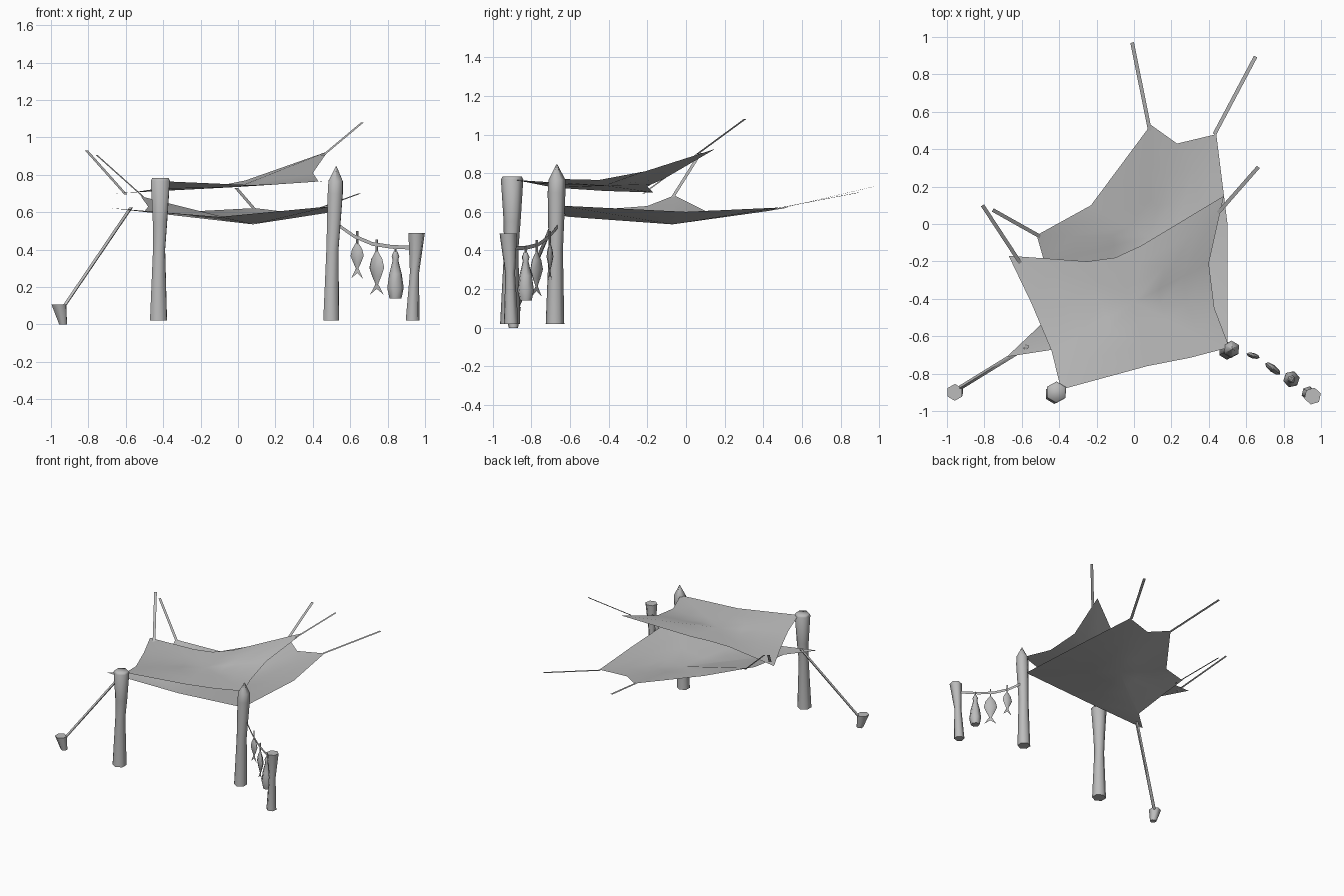
import bpy, math
from mathutils import Vector

if "Cube" in bpy.data.objects:
    bpy.data.objects.remove(bpy.data.objects["Cube"], do_unlink=True)

grey = bpy.data.materials.new("plain grey")
grey.use_nodes = True
grey.diffuse_color = (0.5, 0.5, 0.5, 1)
grey.node_tree.nodes["Principled BSDF"].inputs["Base Color"].default_value = (0.5, 0.5, 0.5, 1)


def build(name, verts, faces, angle=35):
    mesh = bpy.data.meshes.new(name)
    mesh.from_pydata([tuple(v) for v in verts], [], faces)
    mesh.materials.append(grey)
    obj = bpy.data.objects.new(name, mesh)
    bpy.context.collection.objects.link(obj)
    bpy.ops.object.select_all(action="DESELECT")
    obj.select_set(True)
    bpy.context.view_layer.objects.active = obj
    bpy.ops.object.shade_smooth_by_angle(angle=math.radians(angle))
    return obj


def loft(name, rings, sides=6, turn=0.0, flat=1.0, tail=None, angle=65):
    """Skin rings given as (x, y, z, radius); flat squashes the local depth."""
    verts, faces = [], []
    c, s = math.cos(turn), math.sin(turn)
    for x, y, z, r in rings:
        for i in range(sides):
            a = math.tau * i / sides
            u, v = r * math.cos(a), r * flat * math.sin(a)
            verts.append((x + u * c - v * s, y + u * s + v * c, z))
    for k in range(len(rings) - 1):
        for i in range(sides):
            j = (i + 1) % sides
            a, b = k * sides, (k + 1) * sides
            faces.append((a + i, a + j, b + j, b + i))
    faces.append(tuple(reversed(range(sides))))
    faces.append(tuple(range(len(verts) - sides, len(verts))))
    if tail:  # forked fin in the same plane as the body
        x, y = rings[0][:2]
        n = len(verts)
        verts += [(x + u * c, y + u * s, z) for u, z in tail]
        faces += [(n, n + 1, n + 2), (n, n + 2, n + 3)]
    return build(name, verts, faces, angle)


def ribbon(name, points, width=0.02, upright=False):
    """Flat strip along a path, lying level or standing upright."""
    pts = [Vector(p) for p in points]
    d = pts[-1] - pts[0]
    side = Vector((0, 0, 1)) if upright else Vector((d.y, -d.x, 0)).normalized()
    verts = [p + side * w for p in pts for w in (-width / 2, width / 2)]
    faces = [(2 * i, 2 * i + 1, 2 * i + 3, 2 * i + 2) for i in range(len(pts) - 1)]
    return build(name, verts, faces)


def sail(name, centre, outline, steps=3):
    """Sagging cloth: rings of the outline shrinking towards a low centre."""
    mid, n = Vector(centre), len(outline)
    verts = [mid]
    for k in range(1, steps + 1):
        verts += [mid.lerp(Vector(p), k / steps) for p in outline]
    faces = []
    for i in range(n):
        j = (i + 1) % n
        faces.append((0, 1 + i, 1 + j))
        for k in range(steps - 1):
            a, b = 1 + k * n, 1 + (k + 1) * n
            faces.append((a + i, b + i, b + j, a + j))
    return build(name, verts, faces, 60)


# Cloth sails, outlines run counter-clockwise
sail("upper_sail", (0.0, -0.42, 0.735), [
    (-0.39, -0.885, 0.765), (0.07, -0.76, 0.745), (0.3, -0.715, 0.755),
    (0.51, -0.66, 0.77), (0.43, -0.45, 0.765), (0.40, -0.21, 0.81),
    (0.48, 0.15, 0.925), (0.04, -0.115, 0.77), (-0.1, -0.18, 0.742),
    (-0.25, -0.20, 0.73), (-0.67, -0.17, 0.70), (-0.55, -0.42, 0.708),
    (-0.44, -0.68, 0.725)])
sail("lower_sail", (0.08, -0.07, 0.535), [
    (-0.68, -0.71, 0.622), (-0.1, -0.62, 0.575), (0.50, -0.65, 0.632),
    (0.50, 0.0, 0.60), (0.44, 0.48, 0.622), (0.23, 0.43, 0.605),
    (0.09, 0.53, 0.622), (-0.23, 0.10, 0.605), (-0.52, -0.06, 0.685),
    (-0.48, -0.20, 0.63), (-0.50, -0.54, 0.605)])

# Wooden posts
loft("front_right_post", [
    (-0.425, -0.91, 0.02, 0.052), (-0.422, -0.905, 0.4, 0.037),
    (-0.417, -0.90, 0.55, 0.044), (-0.415, -0.90, 0.768, 0.058),
    (-0.415, -0.90, 0.782, 0.05)], turn=0.5)
loft("front_left_post", [
    (0.498, -0.678, 0.02, 0.048), (0.505, -0.674, 0.4, 0.037),
    (0.52, -0.67, 0.70, 0.046), (0.522, -0.668, 0.765, 0.044),
    (0.525, -0.668, 0.845, 0.003)], turn=0.5)
loft("short_post", [
    (0.933, -0.905, 0.02, 0.038), (0.944, -0.91, 0.28, 0.026),
    (0.955, -0.92, 0.488, 0.046)], turn=0.3)

# Ground stake and its guy rope
loft("ground_stake", [(-0.935, -0.893, 0.0, 0.024), (-0.958, -0.90, 0.107, 0.045)], turn=0.5)
loft("stake_rope", [(-0.945, -0.885, 0.075, 0.012), (-0.572, -0.655, 0.625, 0.012)],
     sides=4, turn=0.55)

# Guy ropes at the sail corners
for name, a, b in [
    ("upper_right_rope", (-0.60, -0.22, 0.695), (-0.81, 0.10, 0.93)),
    ("upper_left_rope", (0.45, 0.06, 0.90), (0.665, 0.305, 1.08)),
    ("lower_right_rope", (-0.47, -0.085, 0.65), (-0.755, 0.075, 0.905)),
    ("back_middle_rope", (0.085, 0.50, 0.62), (-0.01, 0.97, 0.73)),
    ("back_left_rope", (0.43, 0.48, 0.62), (0.65, 0.895, 0.70)),
]:
    ribbon(name, [a, b])

# Drying line between the posts
ribbon("drying_line", [
    (0.53, -0.655, 0.535), (0.62, -0.707, 0.472), (0.72, -0.765, 0.43),
    (0.82, -0.822, 0.415), (0.94, -0.895, 0.41)], upright=True)

# Hanging fish: body widths from tail root up to the mouth
body = [(0.0, 0.12), (0.25, 0.6), (0.5, 1.0), (0.75, 0.75), (1.0, 0.12)]
for name, x, y, low, high, half, turn in [
    ("small_fish", 0.637, -0.704, 0.295, 0.44, 0.037, -0.3),
    ("large_fish", 0.742, -0.773, 0.21, 0.395, 0.05, -0.65),
]:
    rings = [(x, y, low + t * (high - low), half * w) for t, w in body]
    fin = [(0, low + 0.02), (-half * 0.9, low - 0.05), (0, low - 0.02), (half * 0.9, low - 0.05)]
    loft(name, rings, sides=8, turn=turn, flat=0.4, tail=fin, angle=50)
    loft(name + "_string", [(x, y, high - 0.01, 0.006), (x, y, high + 0.06, 0.006)], sides=4)

# Hanging gourd
loft("gourd", [(0.842, -0.83, z, r) for z, r in [
    (0.14, 0.033), (0.195, 0.045), (0.27, 0.034), (0.345, 0.015),
    (0.365, 0.021), (0.39, 0.01)]], turn=0.2)
loft("gourd_string", [(0.842, -0.83, 0.38, 0.006), (0.842, -0.83, 0.42, 0.006)], sides=4)
